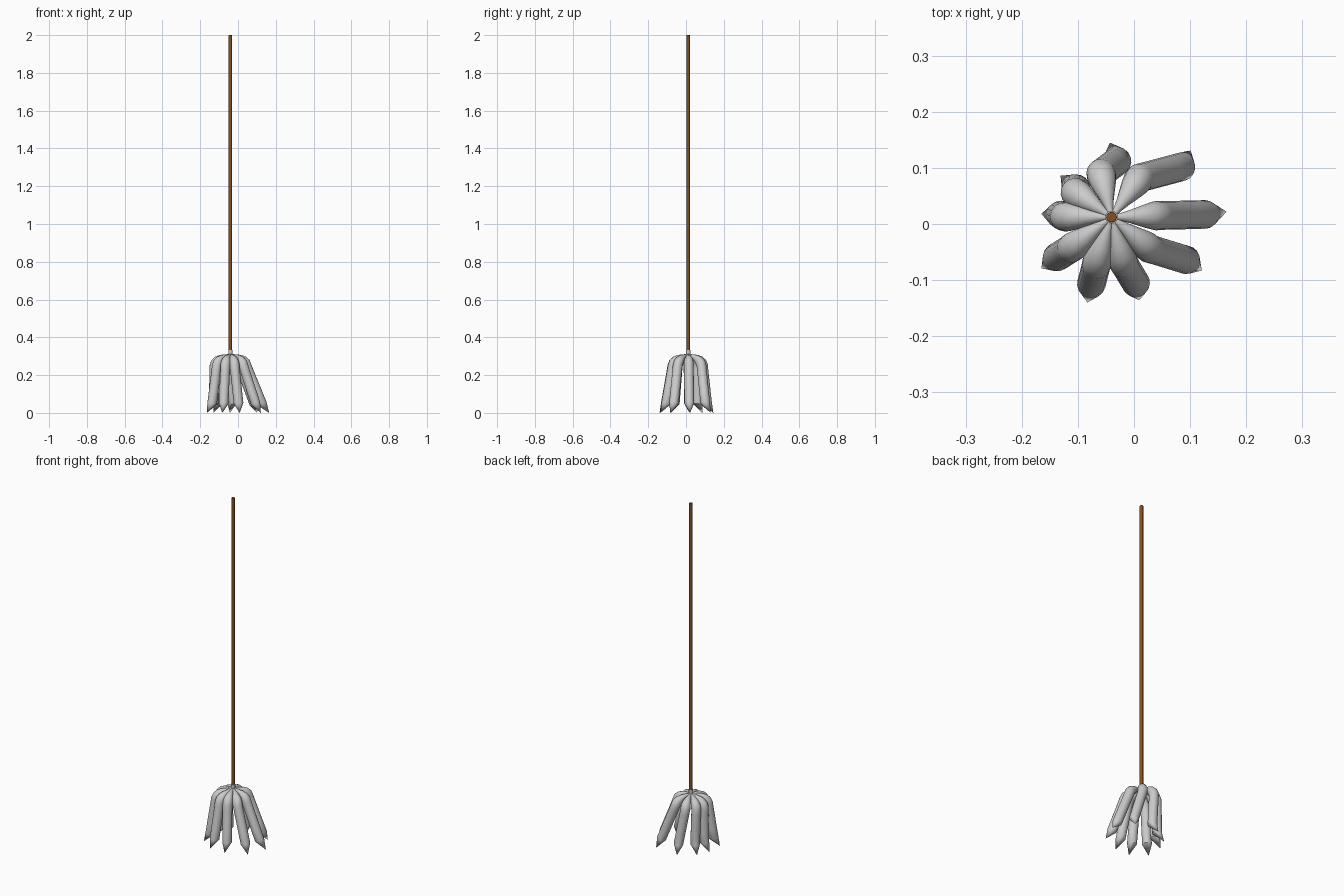
import bpy, bmesh, math
from mathutils import Vector

if "Cube" in bpy.data.objects:
    bpy.data.objects.remove(bpy.data.objects["Cube"])

HUB = Vector((-0.04, 0.012, 0))
SIDES = 16


def finish(obj, angle=40):
    bpy.ops.object.select_all(action='DESELECT')
    obj.select_set(True)
    bpy.context.view_layer.objects.active = obj
    bpy.ops.object.shade_smooth_by_angle(angle=math.radians(angle))


def sweep(name, path, radii, tip=None):
    """Round tube through path points; optional off-centre pointed end."""
    bm = bmesh.new()
    rings = []
    for i, p in enumerate(path):
        t = (path[min(i + 1, len(path) - 1)] - path[max(i - 1, 0)]).normalized()
        side = Vector((-path[-1].y + HUB.y, path[-1].x - HUB.x, 0))
        u = (side - t * side.dot(t)).normalized()
        v = t.cross(u)
        rings.append([bm.verts.new(p + radii[i] * (u * math.cos(a) + v * math.sin(a)))
                      for a in (2 * math.pi * k / SIDES for k in range(SIDES))])
    for a, b in zip(rings, rings[1:]):
        for k in range(SIDES):
            n = (k + 1) % SIDES
            bm.faces.new((a[k], a[n], b[n], b[k]))
    bm.faces.new(rings[0][::-1])
    end = bm.verts.new(tip)
    for k in range(SIDES):
        bm.faces.new((rings[-1][k], rings[-1][(k + 1) % SIDES], end))
    bmesh.ops.recalc_face_normals(bm, faces=bm.faces)
    me = bpy.data.meshes.new(name)
    bm.to_mesh(me)
    bm.free()
    obj = bpy.data.objects.new(name, me)
    bpy.context.collection.objects.link(obj)
    finish(obj)


# Mop strands: knee xy, lower-end xy, tip xy
strands = [
    ((0.045, 0.015), (0.127, 0.017), (0.165, 0.022)),
    ((0.010, 0.082), (0.085, 0.102), (0.101, 0.131)),
    ((-0.059, 0.090), (-0.030, 0.112), (-0.043, 0.145)),
    ((-0.105, 0.056), (-0.103, 0.063), (-0.131, 0.086)),
    ((-0.124, 0.013), (-0.130, 0.016), (-0.165, 0.018)),
    ((-0.112, -0.043), (-0.137, -0.059), (-0.165, -0.079)),
    ((-0.067, -0.072), (-0.076, -0.107), (-0.083, -0.140)),
    ((-0.018, -0.070), (0.003, -0.105), (0.009, -0.136)),
    ((0.028, -0.044), (0.093, -0.064), (0.121, -0.083)),
]
# fraction towards the knee, height, radius
upper = [(0.0, 0.308, 0.004), (0.2, 0.304, 0.007), (0.4, 0.298, 0.012),
         (0.6, 0.290, 0.018), (0.78, 0.280, 0.023), (0.92, 0.267, 0.026),
         (1.0, 0.250, 0.026)]
for i, (knee, low, tip) in enumerate(strands):
    k, l = Vector((*knee, 0)), Vector((*low, 0))
    path, radii = [], []
    for f, z, r in upper:
        p = HUB.lerp(k, f)
        path.append(Vector((p.x, p.y, z)))
        radii.append(r)
    for f in (0.12, 0.4, 0.7, 1.0):
        p = k.lerp(l, f)
        path.append(Vector((p.x, p.y, 0.25 - 0.2 * f)))
        radii.append(0.0255)
    sweep(f"mop_strand_{i + 1}", path, radii, Vector((*tip, 0.0)))


def cylinder(name, radius, z0, z1):
    bpy.ops.mesh.primitive_cylinder_add(vertices=20, radius=radius, depth=z1 - z0,
                                        location=(HUB.x, HUB.y, (z0 + z1) / 2))
    obj = bpy.context.object
    obj.name = name
    finish(obj)
    return obj


# Grey collar
cylinder("collar", 0.0115, 0.295, 0.333)

# Brown handle with softened top edge
handle = cylinder("handle", 0.0095, 0.325, 2.0)
bev = handle.modifiers.new("edge", 'BEVEL')
bev.width = 0.002
bev.segments = 2
mat = bpy.data.materials.new("brown_wood")
mat.diffuse_color = (0.22, 0.08, 0.015, 1)
mat.use_nodes = True
mat.node_tree.nodes["Principled BSDF"].inputs["Base Color"].default_value = mat.diffuse_color
handle.data.materials.append(mat)
